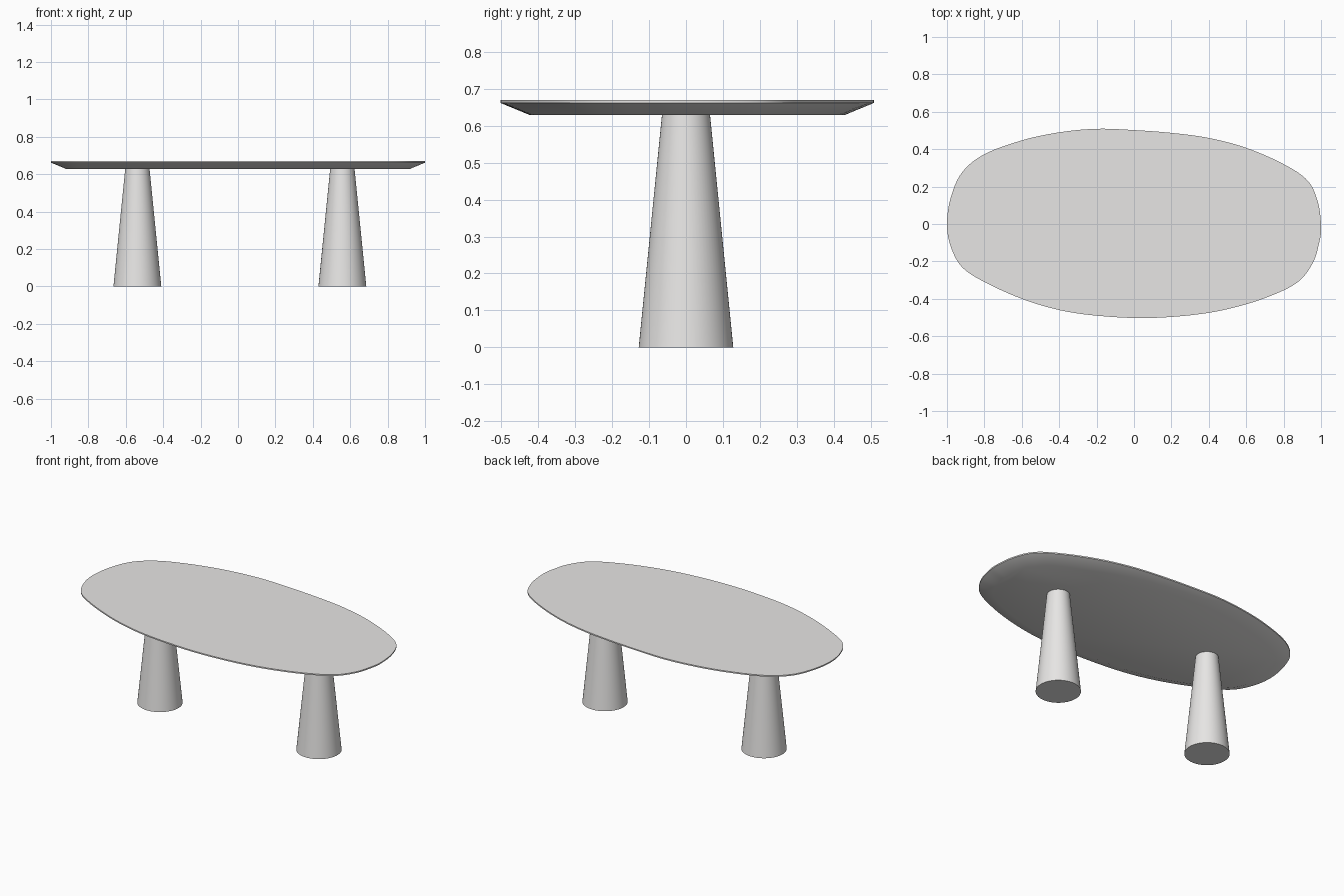
import bpy, bmesh
from mathutils import Vector

if "Cube" in bpy.data.objects:
    bpy.data.objects.remove(bpy.data.objects["Cube"])

stone = bpy.data.materials.new("pale warm grey")
stone.diffuse_color = (0.8, 0.79, 0.78, 1)
stone.use_nodes = True
stone.node_tree.nodes["Principled BSDF"].inputs["Base Color"].default_value = stone.diffuse_color


def add_object(name, bm):
    bmesh.ops.recalc_face_normals(bm, faces=bm.faces)
    mesh = bpy.data.meshes.new(name)
    bm.to_mesh(mesh)
    bm.free()
    mesh.materials.append(stone)
    ob = bpy.data.objects.new(name, mesh)
    bpy.context.collection.objects.link(ob)
    bpy.ops.object.select_all(action='DESELECT')
    ob.select_set(True)
    bpy.context.view_layer.objects.active = ob
    bpy.ops.object.shade_smooth_by_angle(angle=0.4)


def smooth_loop(points, steps):
    """Closed Catmull-Rom curve through the points."""
    pts, n, out = [Vector(p) for p in points], len(points), []
    for i in range(n):
        a, b, c, d = (pts[(i + k) % n] for k in (-1, 0, 1, 2))
        for s in range(steps):
            t = s / steps
            out.append(0.5 * (2 * b + (c - a) * t + (2 * a - 5 * b + 4 * c - d) * t * t
                              + (3 * b - a - 3 * c + d) * t ** 3))
    return out


def inset(loop, dist):
    """Move a counter-clockwise loop inwards by dist."""
    out = []
    for i, p in enumerate(loop):
        t = (loop[(i + 1) % len(loop)] - loop[i - 1]).normalized()
        out.append(p + Vector((-t.y, t.x)) * dist)
    return out


# Table top: irregular pebble outline, thin lip and undercut edge
outline = smooth_loop([
    (1, -0.02), (0.985, 0.11), (0.93, 0.23), (0.8, 0.32), (0.6, 0.407), (0.4, 0.46),
    (0.2, 0.487), (0, 0.502), (-0.2, 0.509), (-0.4, 0.49), (-0.6, 0.447), (-0.8, 0.373),
    (-0.92, 0.275), (-0.98, 0.14), (-1, 0), (-0.98, -0.12), (-0.92, -0.23), (-0.8, -0.31),
    (-0.6, -0.4), (-0.4, -0.46), (-0.2, -0.49), (0.05, -0.503), (0.3, -0.488),
    (0.5, -0.455), (0.7, -0.396), (0.87, -0.315), (0.955, -0.21), (0.99, -0.1)], 6)
bm = bmesh.new()
rings = [[bm.verts.new((p.x, p.y, z)) for p in inset(outline, d)]
         for d, z in ((0.08, 0.629), (0, 0.662), (0, 0.67))]
n = len(outline)
for low, high in zip(rings, rings[1:]):
    for i in range(n):
        j = (i + 1) % n
        bm.faces.new((low[i], low[j], high[j], high[i]))
bm.faces.new(rings[0])
bm.faces.new(rings[-1])
add_object("table_top", bm)

# Two tapered round legs
for name, x in (("left_leg", -0.538), ("right_leg", 0.558)):
    bm = bmesh.new()
    bmesh.ops.create_cone(bm, cap_ends=True, segments=64, radius1=0.128, radius2=0.065, depth=0.63)
    bmesh.ops.translate(bm, verts=bm.verts, vec=(x, 0, 0.315))
    add_object(name, bm)
